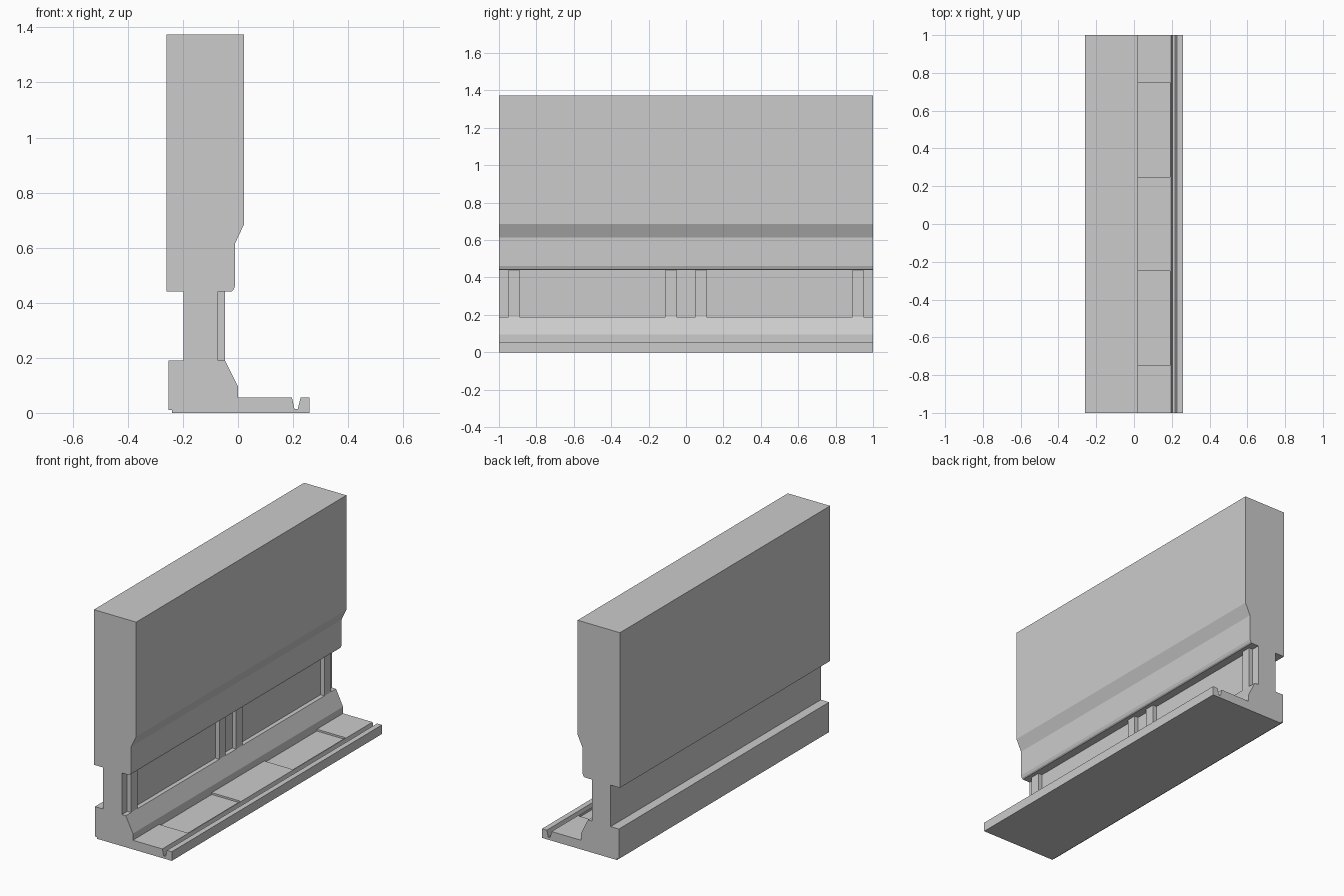
import bpy, bmesh

if "Cube" in bpy.data.objects:
    bpy.data.objects.remove(bpy.data.objects["Cube"])


def make_object(name, bm):
    bmesh.ops.recalc_face_normals(bm, faces=bm.faces)
    mesh = bpy.data.meshes.new(name)
    bm.to_mesh(mesh)
    bm.free()
    obj = bpy.data.objects.new(name, mesh)
    bpy.context.collection.objects.link(obj)
    return obj


def extrude_profile(name, points, y0, y1):
    """Sweep an x/z outline along y."""
    bm = bmesh.new()
    face = bm.faces.new([bm.verts.new((x, y0, z)) for x, z in points])
    ext = bmesh.ops.extrude_face_region(bm, geom=[face])
    verts = [v for v in ext["geom"] if isinstance(v, bmesh.types.BMVert)]
    bmesh.ops.translate(bm, verts=verts, vec=(0, y1 - y0, 0))
    return make_object(name, bm)


def box(name, x0, x1, y0, y1, z0, z1):
    return extrude_profile(name, [(x0, z0), (x1, z0), (x1, z1), (x0, z1)], y0, y1)


LOW, HIGH = 0.044, 0.055        # two floor heights on the ledge
NECK, RIB = -0.073, -0.047      # recessed panel face and rib face

# Wall body: foot, ledge with groove, recessed neck and thick upper wall
extrude_profile("wall_body", [
    (-0.24, 0), (0.259, 0), (0.259, HIGH),
    (0.227, HIGH), (0.217, 0.015), (0.205, 0.015), (0.196, HIGH),
    (0.19, HIGH), (0.19, LOW), (0, LOW),
    (0, 0.095), (RIB, 0.19), (NECK, 0.19), (NECK, 0.44),
    (-0.025, 0.44), (-0.017, 0.446), (-0.011, 0.461),
    (-0.011, 0.615), (0.022, 0.685), (0.022, 1.374),
    (-0.26, 1.374), (-0.26, 0.44), (-0.198, 0.44), (-0.198, 0.19),
    (-0.253, 0.19), (-0.253, 0.01), (-0.24, 0.01),
], -1, 1)

# Vertical ribs framing the recessed panels, mirrored about the middle
for side, label in ((-1, "front"), (1, "back")):
    for place, a, b in (("inner", 0.05, 0.11), ("outer", 0.89, 0.95)):
        y0, y1 = sorted((side * a, side * b))
        box(f"rib_{label}_{place}", NECK, RIB, y0, y1, 0.19, 0.44)

# Raised floor plates alternating with the lower ledge
for i, (y0, y1) in enumerate(((-1, -0.75), (-0.25, 0.25), (0.75, 1))):
    box(f"floor_plate_{i + 1}", 0, 0.19, y0, y1, LOW, HIGH)
